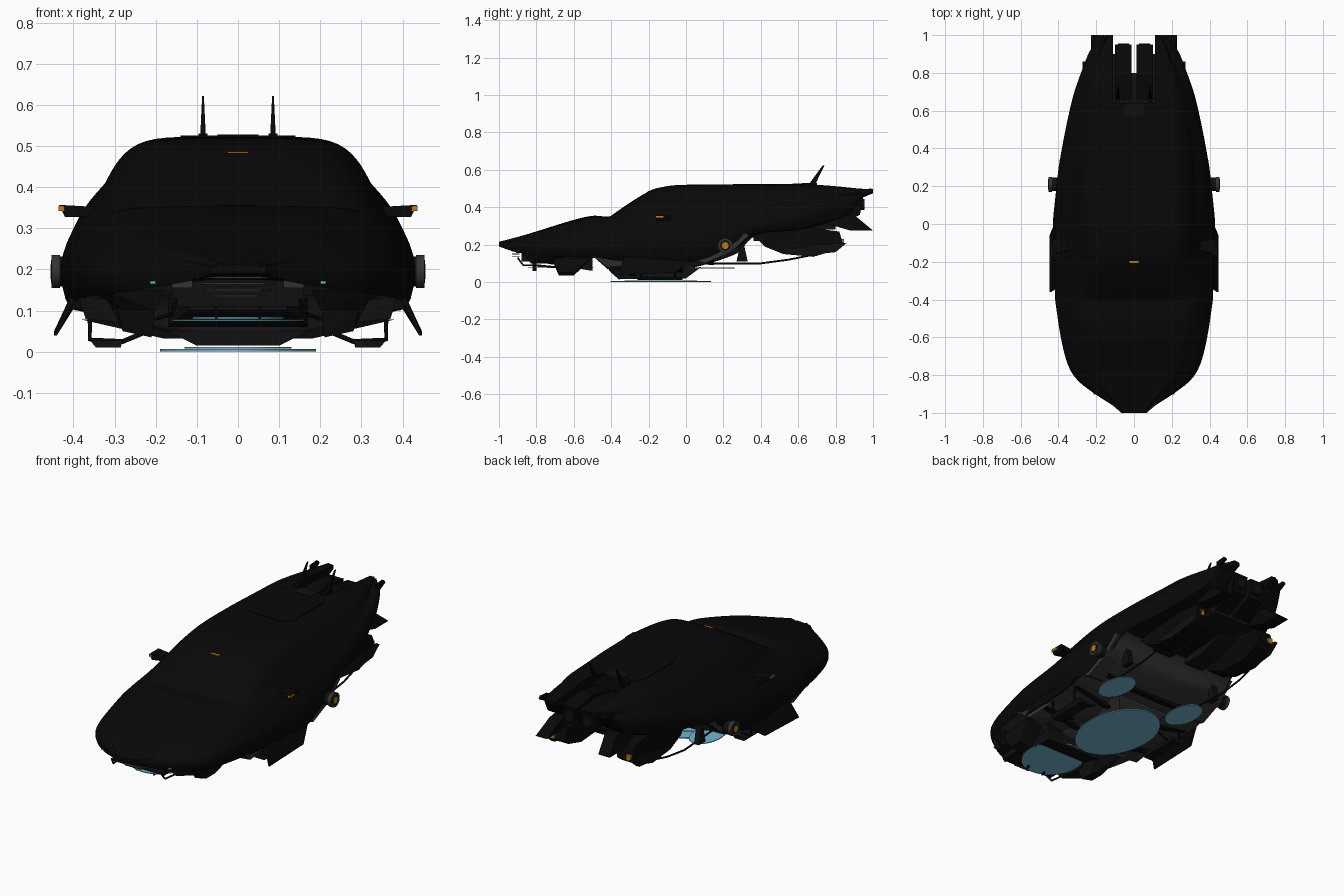
import bpy, bmesh, math
from mathutils import Matrix

if "Cube" in bpy.data.objects:
    bpy.data.objects.remove(bpy.data.objects["Cube"])


def material(name, r, g, b):
    m = bpy.data.materials.new(name)
    m.use_nodes = True
    m.diffuse_color = (r, g, b, 1)
    m.node_tree.nodes["Principled BSDF"].inputs["Base Color"].default_value = (r, g, b, 1)
    return m


BLACK = material("black paint", .0025, .0025, .0025)
TRIM = material("dark trim", .005, .005, .005)
GREY = material("dark grey metal", .033, .033, .033)
AMBER = material("amber light", .5, .2, .01)
BLUE = material("blue lift glow", .17, .47, .64)
TEAL = material("teal lamp", .1, .5, .4)


def finish(name, bm, *mats):
    bmesh.ops.recalc_face_normals(bm, faces=bm.faces)
    me = bpy.data.meshes.new(name)
    bm.to_mesh(me)
    bm.free()
    for m in mats:
        me.materials.append(m)
    ob = bpy.data.objects.new(name, me)
    bpy.context.collection.objects.link(ob)
    return ob


def select(ob):
    bpy.ops.object.select_all(action='DESELECT')
    ob.select_set(True)
    bpy.context.view_layer.objects.active = ob


def smooth(ob, angle=35):
    select(ob)
    bpy.ops.object.shade_smooth_by_angle(angle=math.radians(angle))


def hull(name, pts, mat):
    bm = bmesh.new()
    for p in pts:
        bm.verts.new(p)
    bmesh.ops.convex_hull(bm, input=bm.verts)
    return finish(name, bm, mat)


def box(name, x, y, z, mat):
    return hull(name, [(a, b, c) for a in x for b in y for c in z], mat)


def plate(name, outline, x0, x1, mat, lean=0):
    """Side outline in (y, z) extruded across x, leaning outwards with depth."""
    top = max(z for _, z in outline)
    k = math.copysign(lean, x0)
    return hull(name, [(x + k * (top - z), y, z) for x in (x0, x1) for y, z in outline], mat)


def disc(name, centre, radius, depth, mat, axis='Z', stretch=1):
    bm = bmesh.new()
    bmesh.ops.create_cone(bm, cap_ends=True, segments=40, radius1=radius,
                          radius2=radius, depth=depth)
    bm.transform(Matrix.Diagonal((1, stretch, 1, 1)))
    if axis != 'Z':
        bm.transform(Matrix.Rotation(math.pi / 2, 4, 'Y' if axis == 'X' else 'X'))
    bm.transform(Matrix.Translation(centre))
    smooth(finish(name, bm, mat))


def tube(name, pts, r, mat):
    cu = bpy.data.curves.new(name, 'CURVE')
    cu.dimensions = '3D'
    cu.bevel_depth = r
    cu.bevel_resolution = 2
    cu.use_fill_caps = True
    sp = cu.splines.new('POLY')
    sp.points.add(len(pts) - 1)
    for q, p in zip(sp.points, pts):
        q.co = (*p, 1)
    cu.materials.append(mat)
    bpy.context.collection.objects.link(bpy.data.objects.new(name, cu))


def at(keys, y):
    for (a, u), (b, v) in zip(keys, keys[1:]):
        if y <= b:
            return u + (v - u) * (y - a) / (b - a)
    return keys[-1][1]


# Body: half sections lofted along its length
roof_z = [(-1, .212), (-.8, .27), (-.6, .335), (-.5, .357), (-.41, .348), (-.28, .44),
          (-.18, .497), (-.08, .518), (.1, .523), (.7, .523), (1, .495)]
roof_w = [(-1, .03), (-.8, .15), (-.5, .2), (-.1, .21), (.1, .235), (.4, .22), (.7, .19), (1, .13)]
shoulder_z = [(-1, .205), (-.8, .245), (-.5, .32), (0, .39), (.5, .42), (1, .488)]
shoulder_w = [(-1, .05), (-.9, .15), (-.8, .27), (-.5, .325), (0, .333), (.4, .32), (.7, .28), (1, .14)]
side_w = [(-1, .07), (-.96, .11), (-.92, .185), (-.8, .355), (-.6, .4), (-.4, .43), (0, .445),
          (.3, .41), (.5, .372), (.7, .325), (.9, .25), (.95, .22), (1, .155)]
side_z = [(-1, .2), (-.8, .19), (-.4, .2), (0, .21), (.3, .28), (.6, .34), (1, .48)]
sill_z = [(-1, .19), (-.92, .16), (-.8, .14), (-.4, .125), (0, .1), (.26, .16), (.36, .265),
          (.6, .28), (.87, .35), (.94, .45), (1, .475)]
belly_z = [(-1, .19), (-.88, .18), (-.8, .14), (-.47, .13), (-.39, .04), (-.15, .035), (.1, .09),
           (.28, .15), (.36, .26), (.6, .27), (.87, .35), (.94, .45), (1, .475)]
stations = sorted({y for c in (roof_z, side_w, belly_z) for y, _ in c})

bm = bmesh.new()
rings = []
for y in stations:
    rz, rw, sz, sw, w, zw, lz, bz = (at(c, y) for c in (
        roof_z, roof_w, shoulder_z, shoulder_w, side_w, side_z, sill_z, belly_z))
    half = [(rw * .55, rz), (rw, rz - .004), ((rw + sw) / 2 + .012, (rz + sz) / 2 + .012),
            (sw, sz), ((sw + w) / 2 + .008, (sz + zw) / 2 + .01), (w, zw), (w * .93, lz), (w * .4, bz)]
    ring = [(0, rz)] + half + [(0, bz)] + [(-x, z) for x, z in reversed(half)]
    rings.append([bm.verts.new((x, y, z)) for x, z in ring])
n = len(rings[0])
crease = bm.edges.layers.float.new("crease_edge")
for a, b in zip(rings, rings[1:]):
    for i in range(n):
        f = bm.faces.new((a[i], a[(i + 1) % n], b[(i + 1) % n], b[i]))
        f.material_index = 1 if 7 <= i < n - 7 and -.9 < a[0].co.y < .36 else 0
    for i, c in ((7, .9), (n - 7, .9), (4, .5), (n - 4, .5)):
        bm.edges.get((a[i], b[i]))[crease] = c
for r in (rings[0], rings[-1]):
    bm.faces.new(r)
    for i in range(n):
        bm.edges.get((r[i], r[(i + 1) % n]))[crease] = 1
body = finish("body_shell", bm, BLACK, GREY)
body.modifiers.new("smooth", 'SUBSURF').levels = 2
select(body)
bpy.ops.object.modifier_apply(modifier="smooth")

# Open slot between the two tail prongs: cut, remove the middle, wall the sides
SLOT_W, SLOT_Y = .11, .64
bm = bmesh.new()
bm.from_mesh(body.data)
for co, no in (((SLOT_W, 0, 0), (1, 0, 0)), ((-SLOT_W, 0, 0), (1, 0, 0)), ((0, SLOT_Y, 0), (0, 1, 0))):
    bmesh.ops.bisect_plane(bm, geom=bm.verts[:] + bm.edges[:] + bm.faces[:], plane_co=co, plane_no=no, dist=1e-5)
middle = [f for f in bm.faces if abs(f.calc_center_median().x) < SLOT_W and f.calc_center_median().y > SLOT_Y]
bmesh.ops.delete(bm, geom=middle, context='FACES')
rim = [e for e in bm.edges if e.is_boundary]
corners = []
for s in (-1, 1):
    pair = [v for v in {v for e in rim for v in e.verts}
            if abs(v.co.x - s * SLOT_W) < 1e-4 and abs(v.co.y - SLOT_Y) < 1e-4]
    if len(pair) == 2:
        corners.append(bm.edges.new(pair))
for axis, value in ((0, SLOT_W), (0, -SLOT_W), (1, SLOT_Y)):
    wall = [e for e in rim + corners if all(abs(v.co[axis] - value) < 1e-4 for v in e.verts)]
    bmesh.ops.triangle_fill(bm, edges=wall, use_beauty=True)
bmesh.ops.recalc_face_normals(bm, faces=bm.faces)
bm.to_mesh(body.data)
bm.free()
smooth(body)

# Roof details
hull("roof_hatch", [(x * k, y, z) for x in (-.14, .14) for k, y in
     ((.8, .25), (1, .3), (1, .56), (.75, .63)) for z in (.51, .525)], BLACK)
box("roof_sensor", (-.05, .05), (.57, .64), (.51, .528), TRIM)
plate("roof_light", [(-.206, .483), (-.206, .487), (-.19, .487), (-.19, .483)], -.025, .025, AMBER)
box("slot_floor", (-.11, .11), (.62, .8), (.28, .36), TRIM)

# Nose grille, lower intake and belly
box("grille_back", (-.16, .16), (-.88, -.78), (.11, .18), TRIM)
for i in range(4):
    w, z = .1 - .01 * i, .178 - .015 * i
    hull("grille_slat", [(x, y, z + h) for x, y in ((-w, -.89), (w, -.89), (-w * .7, -.93), (w * .7, -.93))
                         for h in (0, .005)], GREY)
hull("front_keel", [(x, y, z) for x, y, z0 in ((.17, -.5, .06), (.12, -.75, .1)) for x in (-x, x)
                    for z in (z0, .14)], TRIM)
hull("belly_pan", [(sx * x, y, z) for sx in (-1, 1) for x, y, z in (
    (.1, -.36, .015), (.17, -.4, .05), (.1, 0, .02), (.17, .08, .08))], GREY)
for y in (-.3, -.05, .12):
    z = at(belly_z, y)
    hull("belly_rib", [(x, y + d, z + h) for x, h in ((-.38, .04), (.38, .04), (-.18, -.006), (.18, -.006))
                       for d in (0, .03)], BLACK)

# Lift discs
disc("front_lift_disc", (0, -.67, .077), .16, .004, BLUE, stretch=1.1)
disc("front_inner_disc", (0, -.67, .082), .11, .004, BLUE, stretch=1.1)
disc("main_lift_disc", (0, -.135, .004), .19, .006, BLUE, stretch=1.42)
disc("inner_lift_disc", (0, -.135, .01), .13, .004, BLUE, stretch=1.5)

for s in (-1, 1):
    # Nose lamps, bumper blocks and front thrusters
    box("nose_lamp", (s * .2, s * .214), (-.902, -.888), (.165, .172), TEAL)
    hull("headlamp_bezel", [(s * x, y, z) for x, y in ((.11, -.91), (.16, -.9), (.15, -.8))
                            for z in (.155, .185)], GREY)
    hull("bumper_corner", [(s * x, y, z) for x, y, z in (
        (.18, -.87, .15), (.32, -.78, .15), (.2, -.83, .1), (.28, -.76, .1),
        (.2, -.66, .1), (.36, -.68, .15), (.18, -.66, .15))], TRIM)
    hull("front_thruster", [(s * x, y, z) for x, y, z in (
        (.2, -.72, .13), (.3, -.72, .13), (.21, -.68, .035), (.28, -.68, .05),
        (.21, -.6, .035), (.28, -.6, .05), (.2, -.52, .13), (.32, -.5, .13))], TRIM)
    hull("wheel_arch_block", [(s * x, y, z) for x, y, z in (
        (.25, -.5, .14), (.39, -.5, .14), (.28, -.42, .07), (.37, -.42, .08), (.36, -.2, .1), (.2, -.2, .06))], GREY)
    tube("front_pipe", [(s * .15, -.9, .13), (s * .16, -.87, .09), (s * .17, -.8, .09), (s * .2, -.7, .08)], .005, TRIM)
    box("intake_pin", (s * .05, s * .056), (-.82, -.8), (.06, .13), BLACK)

    # Landing skid with its struts
    hull("landing_skid", [(s * x, y, z) for x, z in ((.285, .01), (.345, .01), (.28, .028), (.36, .028))
                          for y in (-.26, -.02)], TRIM)
    for y in (-.24, -.06):
        tube("skid_strut", [(s * .22, y, .05), (s * .28, y, .025), (s * .36, y, .03), (s * .36, y, .12)], .006, BLACK)

    # Flared side fin
    hull("side_fin", [(s * x, y, z) for x, y, z in (
        (.39, -.33, .14), (.405, -.33, .14), (.39, .03, .12), (.41, .03, .12),
        (.44, -.36, .04), (.447, -.36, .04), (.44, -.06, .05), (.447, -.06, .05))], BLACK)

    # Wing mirror
    hull("mirror", [(s * x, y, z) for x, z, ys in ((.31, .33, (-.13, -.09)), (.31, .35, (-.13, -.09)),
                    (.42, .327, (-.16, -.08)), (.435, .357, (-.16, -.08))) for y in ys], BLACK)
    box("mirror_light", (s * .422, s * .436), (-.162, -.12), (.342, .354), AMBER)

    # Side thruster
    disc("thruster_drum", (s * .41, .21, .195), .036, .07, TRIM, 'X')
    disc("thruster_rim", (s * .443, .21, .195), .04, .02, GREY, 'X')
    disc("thruster_ring", (s * .4535, .21, .195), .028, .002, TRIM, 'X')
    disc("thruster_light", (s * .455, .21, .195), .018, .002, AMBER, 'X')
    plate("thruster_fairing", [(.02, .13), (.1, .23), (.25, .28), (.34, .25), (.24, .16), (.1, .1)],
          s * .3, s * .395, GREY)
    plate("rear_strut", [(.27, .11), (.33, .11), (.31, .2), (.29, .2)], s * .28, s * .31, TRIM)
    tube("rear_pipe", [(s * .25, .1, .1), (s * .27, .4, .1), (s * .27, .55, .12), (s * .25, .75, .16)], .005, BLACK)
    disc("rear_lift_disc", (s * .23, .135, .075), .078, .004, BLUE, stretch=1.6)

    # Rear engine nacelle, with a light and a tail fin
    plate("engine_nacelle", [(.36, .25), (.42, .19), (.52, .15), (.68, .135), (.8, .17), (.84, .2),
                             (.82, .27), (.6, .3), (.4, .29)], s * .15, s * .25, BLACK, lean=.12)
    plate("engine_skid", [(.5, .17), (.62, .14), (.8, .16), (.86, .21), (.7, .2)], s * .25, s * .272, TRIM)
    box("engine_light", (s * .22, s * .25), (.82, .845), (.2, .23), AMBER)
    plate("tail_fin", [(.76, .31), (.82, .37), (.91, .35), (1, .275), (.88, .275)], s * .13, s * .2, BLACK, lean=.3)
    plate("engine_mount", [(.36, .22), (.5, .22), (.9, .37), (.6, .37), (.36, .3)], s * .05, s * .17, TRIM)
    plate("tail_side_vent", [(.62, .3), (.88, .37), (.93, .46), (.8, .45)], s * .13, s * .2, TRIM)

    # Inner tail boosters
    plate("tail_booster", [(.66, .3), (.66, .46), (.8, .485), (.95, .465), (.93, .36), (.8, .3)],
          s * .012, s * .1, BLACK)
    disc("booster_nozzle", (s * .056, .94, .415), .03, .03, TRIM, 'Y')
    plate("prong_tip", [(.93, .495), (.99, .5), (1, .485), (.93, .45)], s * .195, s * .21, BLACK)

    # Swept antenna
    hull("antenna", [(s * .085 + d * k, y + e * k, z) for y, z, k in ((.675, .52, 1), (.735, .622, .3))
                     for d in (-.007, .007) for e in (-.02, .015)], BLACK)
    box("antenna_base", (s * .074, s * .096), (.62, .7), (.51, .53), BLACK)
